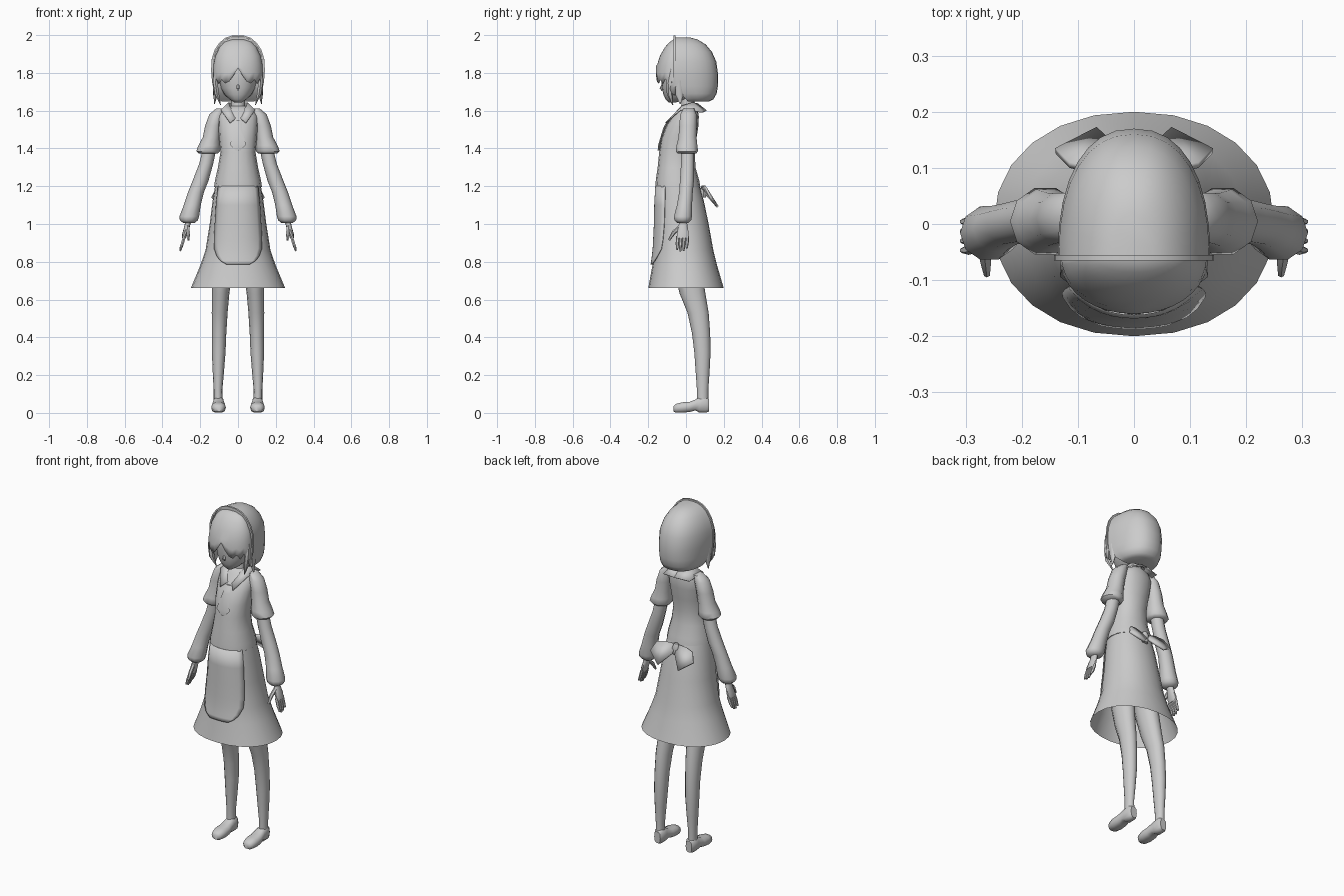
import bpy, bmesh, math
from mathutils import Vector

grey = bpy.data.materials.new("plain_grey")
grey.diffuse_color = (0.6, 0.6, 0.6, 1)


def finish(name, bm, mirror=False, thick=0, angle=50):
    bmesh.ops.recalc_face_normals(bm, faces=bm.faces)
    me = bpy.data.meshes.new(name)
    bm.to_mesh(me)
    bm.free()
    ob = bpy.data.objects.new(name, me)
    bpy.context.collection.objects.link(ob)
    me.materials.append(grey)
    bpy.ops.object.select_all(action='DESELECT')
    ob.select_set(True)
    bpy.context.view_layer.objects.active = ob
    bpy.ops.object.shade_smooth_by_angle(angle=math.radians(angle))
    if thick:
        m = ob.modifiers.new("thickness", 'SOLIDIFY')
        m.thickness, m.offset = thick, 0
    if mirror:
        ob.modifiers.new("mirror", 'MIRROR')
    return ob


def skin(name, rows, closed=True, caps=(True, True), **kw):
    """Join rows of points into a surface."""
    bm = bmesh.new()
    vs = [[bm.verts.new(p) for p in r] for r in rows]
    n = len(rows[0])
    for a, b in zip(vs, vs[1:]):
        for i in range(n if closed else n - 1):
            j = (i + 1) % n
            bm.faces.new((a[i], a[j], b[j], b[i]))
    if caps[0]:
        bm.faces.new(vs[0])
    if caps[1]:
        bm.faces.new(vs[-1])
    return finish(name, bm, **kw)


def power(v, e):
    return math.copysign(abs(v) ** (2 / e), v)


def oval(cx, cy, cz, rx, ry, n=12, e=2.0, axis='z'):
    pts = []
    for i in range(n):
        t = math.tau * i / n
        u, v = rx * power(math.cos(t), e), ry * power(math.sin(t), e)
        pts.append((cx + u, cy + v, cz) if axis == 'z' else (cx + u, cy, cz + v))
    return pts


def body(name, spec, n=16, e=2.0, **kw):
    """Centred loft from (z, half width, front y, back y)."""
    return skin(name, [oval(0, (f + b) / 2, z, w, (b - f) / 2, n, e) for z, w, f, b in spec], **kw)


def limb(name, spec, n=10, axis='z', e=2.0):
    return skin(name, [oval(*s, n, e, axis) for s in spec], mirror=True)


def tube(name, path, n=6, flat=1.0, **kw):
    """Tapered tube through (x, y, z, radius)."""
    rows = []
    for i, (x, y, z, r) in enumerate(path):
        a, b = path[max(i - 1, 0)], path[min(i + 1, len(path) - 1)]
        d = (Vector(b[:3]) - Vector(a[:3])).normalized()
        u = Vector((0, 1, 0)).cross(d).normalized()
        v = d.cross(u)
        rows.append([Vector((x, y, z)) + u * r * math.cos(t) + v * r * flat * math.sin(t)
                     for t in (math.tau * (k + .5) / n for k in range(n))])
    return skin(name, rows, **kw)


# skirt, open below
SKIRT = [(1.21, .12, -.152, .07), (1.12, .135, -.158, .095), (1.0, .15, -.16, .12),
         (.86, .172, -.167, .145), (.78, .20, -.178, .165), (.66, .25, -.2, .2)]
body("skirt", SKIRT, n=24, e=2.15, caps=(True, False))

# blouse
body("blouse", [(1.195, .127, -.162, .076), (1.23, .122, -.16, .07), (1.30, .106, -.15, .05),
                (1.38, .093, -.142, .047), (1.45, .1, -.132, .055), (1.52, .104, -.105, .066),
                (1.57, .105, -.072, .068), (1.605, .085, -.045, .062), (1.625, .04, -.025, .05)], e=2.2)
body("neck", [(1.58, .045, -.03, .055), (1.63, .036, -.025, .045), (1.70, .036, -.025, .045)], n=12)


# apron, following the front of the skirt
def skirt_front(x, z):
    for (z1, w1, f1, b1), (z0, w0, f0, b0) in zip(SKIRT, SKIRT[1:]):
        if z0 <= z <= z1:
            k = (z1 - z) / (z1 - z0)
            w, f, b = (p + (q - p) * k for p, q in ((w1, w0), (f1, f0), (b1, b0)))
            c, r = (f + b) / 2, (b - f) / 2
            return c - r * max(0, 1 - (abs(x) / w) ** 2.15) ** (1 / 2.15)


rows = []
for z, w in ((1.2, .105), (1.1, .116), (1.0, .122), (.92, .127), (.87, .126), (.83, .112),
             (.805, .093), (.785, .06)):
    rows.append([(w * i / 6, skirt_front(w * i / 6, z) - .008, z) for i in range(-6, 7)])
skin("apron", rows, closed=False, caps=(False, False), thick=.004)


# bow on the back of the waist
def plate(name, pts, thick, mirror=True):
    bm = bmesh.new()
    bm.faces.new([bm.verts.new(p) for p in pts])
    bmesh.ops.triangulate(bm, faces=bm.faces)
    return finish(name, bm, mirror=mirror, thick=thick)


plate("bow_loop", [(.005, .08, 1.195), (.07, .095, 1.2), (.115, .105, 1.19), (.14, .13, 1.14),
                   (.067, .168, 1.09), (.01, .115, 1.15)], .012)
skin("bow_knot", [oval(0, .092, z, r, r * .8, 8) for z, r in ((1.205, .012), (1.18, .024), (1.14, .018))])

# collar and tie
inner = [(0, .06, 1.637), (.048, .035, 1.642), (.045, -.02, 1.625), (.004, -.065, 1.565)]
outer = [(0, .108, 1.6), (.085, .088, 1.592), (.09, -.03, 1.603), (.042, -.108, 1.535)]
skin("collar", [inner, outer], closed=False, caps=(False, False), mirror=True, thick=.006)
skin("tie", [[(-w, y + .006, z), (0, y, z), (w, y + .006, z), (0, y + .02, z)]
             for z, w, y in ((1.55, .017, -.095), (1.525, .022, -.112), (1.51, .02, -.12),
                             (1.42, .042, -.147), (1.39, .012, -.15))])

# arms: puffed upper sleeve, long lower sleeve, hand
limb("upper_sleeve", [(.09, .015, 1.612, .025, .03), (.112, .012, 1.58, .04, .045),
                      (.13, .01, 1.52, .044, .048), (.14, .008, 1.46, .046, .05),
                      (.153, .005, 1.415, .057, .058), (.158, .005, 1.385, .063, .062),
                      (.157, .005, 1.372, .05, .05)])
limb("lower_sleeve", [(.15, .008, 1.4, .036, .036), (.168, .008, 1.32, .037, .036),
                      (.198, .005, 1.23, .042, .039), (.222, 0, 1.17, .042, .038),
                      (.242, -.008, 1.1, .045, .042), (.258, -.016, 1.04, .052, .05),
                      (.26, -.017, 1.02, .048, .047), (.26, -.017, 1.005, .03, .03)])
limb("palm", [(.262, -.015, 1.02, .016, .02), (.27, -.016, .985, .015, .026),
              (.28, -.017, .95, .015, .033), (.287, -.018, .925, .011, .031)])
for i in range(4):
    y, drop = -.043 + .017 * i, (.008, 0, .003, .016)[i]
    tube("finger_%d" % (i + 1), [(.283, y, .935, .009), (.295, y - .003, .895, .009),
                                 (.306, y - .004, .856 + drop, .005)], mirror=True)
tube("thumb", [(.268, -.032, .985, .011), (.264, -.065, .955, .011), (.262, -.09, .915, .006)], mirror=True)

# legs and shoes
limb("leg", [(.105, .088, .05, .024, .03), (.106, .088, .12, .023, .03), (.104, .088, .22, .03, .037),
             (.102, .087, .32, .036, .043), (.1, .08, .42, .038, .048), (.097, .064, .53, .042, .056),
             (.092, .035, .63, .046, .068), (.085, .01, .75, .054, .075), (.072, -.02, 1.0, .065, .085)], n=12)
limb("shoe", [(.103, y, (lo + hi) / 2, w, (hi - lo) / 2) for y, w, lo, hi in (
    (-.067, .016, .008, .036), (-.055, .031, .001, .048), (-.02, .039, 0, .057), (.02, .038, .004, .06),
    (.05, .033, .012, .072), (.07, .03, .0, .085), (.105, .03, 0, .088), (.122, .02, .006, .075))],
    axis='y', e=2.6)

# head and nose
body("head", [(1.643, .018, -.092, -.055), (1.66, .045, -.108, .0), (1.685, .072, -.12, .06),
              (1.72, .093, -.127, .09), (1.77, .104, -.132, .1), (1.83, .108, -.132, .1),
              (1.9, .09, -.105, .1)], n=20, e=2.2)
tube("nose", [(0, -.122, 1.735, .008), (0, -.132, 1.718, .008), (0, -.125, 1.707, .004)])


# hair behind the headband, a half shell closed at the front
def half(z, w, y0, y1, n=16, e=2.3):
    return [(w * power(math.cos(math.pi * i / n), e), y0 + (y1 - y0) * power(math.sin(math.pi * i / n), e), z)
            for i in range(n + 1)]


BACK = [(1.648, .085, .01, .12), (1.66, .108, .0, .145), (1.69, .124, -.03, .162), (1.73, .132, -.055, .169),
        (1.79, .136, -.06, .17), (1.86, .134, -.06, .16), (1.91, .118, -.06, .138), (1.95, .094, -.06, .105),
        (1.975, .066, -.06, .065), (1.988, .035, -.06, .02)]
skin("back_hair", [half(*s) for s in BACK])

# headband
side = [(.118, 1.68), (.133, 1.75), (.138, 1.81), (.136, 1.87), (.12, 1.92), (.095, 1.957), (.065, 1.982), (.032, 1.993)]
path = [(-x, -.06, z, .006) for x, z in side] + [(0, -.06, 1.995, .006)] + [(x, -.06, z, .006) for x, z in side[::-1]]
tube("headband", path, n=4, flat=1.2)

# fringe with a parting and pointed tips
FRINGE = [(1.976, .03, -.064), (1.962, .07, -.085), (1.935, .096, -.11), (1.89, .118, -.136), (1.845, .128, -.15)]
rows = [half(z, w, -.055, f, 18, 2.1) for z, w, f in FRINGE]
tips = [1.68, 1.69, 1.735, 1.77, 1.74, 1.765, 1.745, 1.755, 1.785, 1.825]
tips += tips[-2::-1]
for k in (.5, 1):
    base = half(1.8, .131, -.055, -.158, 18, 2.1)
    rows.append([(x, y, 1.845 + (t - 1.845) * k) for (x, y, _), t in zip(base, tips)])
skin("fringe", rows, closed=False, caps=(True, False), thick=.004)

# locks beside the face
tube("side_lock", [(.122, -.075, 1.82, .008), (.12, -.085, 1.75, .014), (.112, -.085, 1.69, .013),
                   (.092, -.07, 1.63, .002)], flat=1.3, mirror=True)
tube("rear_lock", [(.12, -.04, 1.76, .015), (.118, -.035, 1.69, .014), (.125, -.03, 1.635, .002)],
     flat=1.6, mirror=True)
